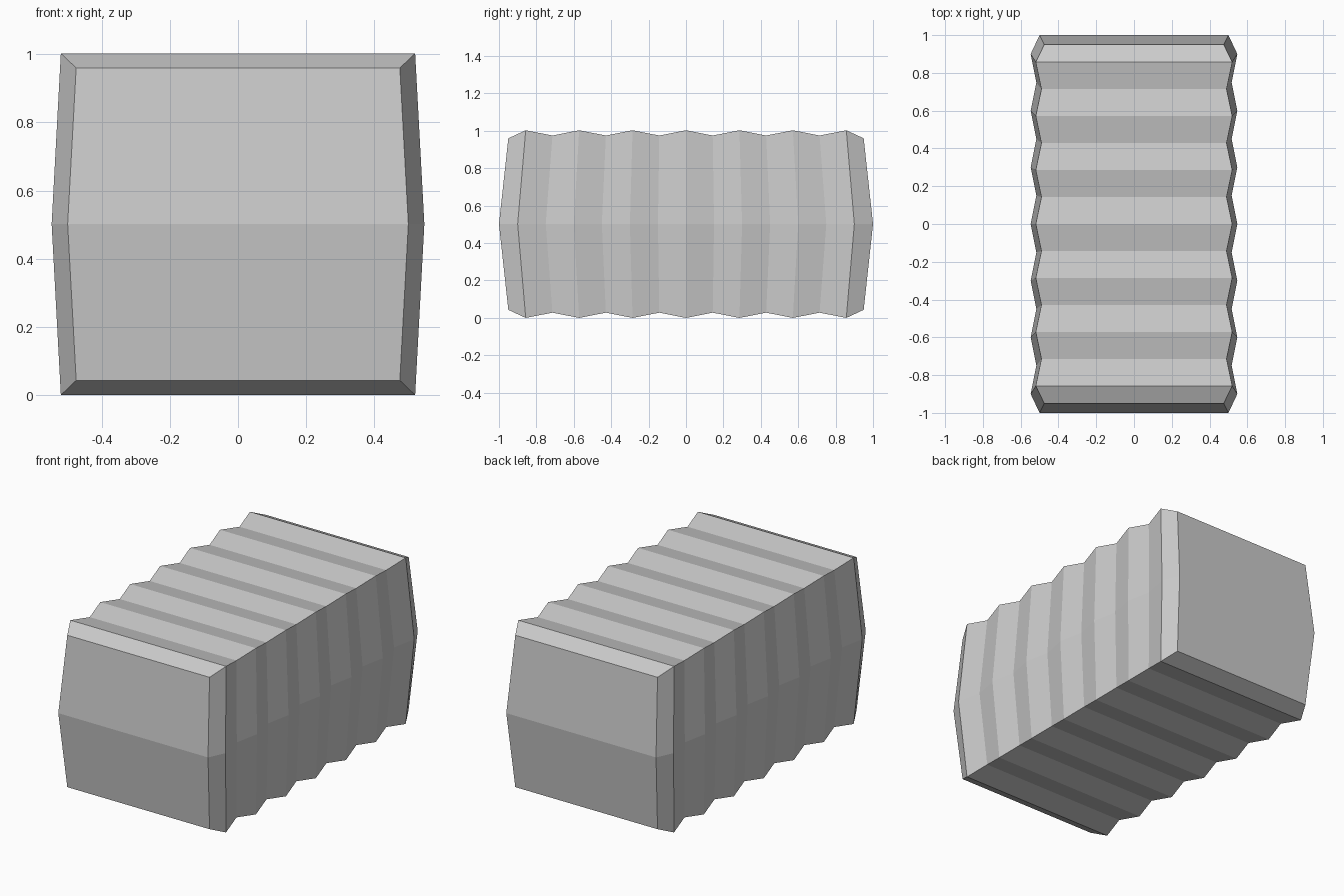
import bpy
import bmesh

if "Cube" in bpy.data.objects:
    bpy.data.objects.remove(bpy.data.objects["Cube"])

# Each section: (y at top/bottom edge, y at waist, half width at edge, half width at waist, z inset)
PLEATS = 12
sections = [(-0.95, -1.0, 0.475, 0.50, 0.043)]
for i in range(PLEATS + 1):
    t = i / PLEATS * 2 - 1
    if i % 2 == 0:
        ridge = (0.857 * t, 0.9 * t, 0.52, 0.547, 0.0)
    else:
        ridge = (0.857 * t, 0.9 * t, 0.49, 0.517, 0.028)
    sections.append(ridge)
sections.append((0.95, 1.0, 0.475, 0.50, 0.043))

HEIGHT = 1.003
WAIST = 0.502


def add_ring(bm, section):
    """Six-sided ring that bulges at the waist."""
    y_edge, y_waist, w_edge, w_waist, inset = section
    top, bottom = HEIGHT - inset, inset
    points = [
        (-w_edge, y_edge, bottom), (w_edge, y_edge, bottom),
        (w_waist, y_waist, WAIST),
        (w_edge, y_edge, top), (-w_edge, y_edge, top),
        (-w_waist, y_waist, WAIST),
    ]
    return [bm.verts.new(p) for p in points]


# Pleated box skin
bm = bmesh.new()
rings = [add_ring(bm, s) for s in sections]
for a, b in zip(rings, rings[1:]):
    for k in range(6):
        n = (k + 1) % 6
        bm.faces.new((a[k], a[n], b[n], b[k]))

# End panels, each folded along the waist
for r in (rings[0], rings[-1]):
    bm.faces.new((r[0], r[1], r[2], r[5]))
    bm.faces.new((r[5], r[2], r[3], r[4]))

bmesh.ops.recalc_face_normals(bm, faces=bm.faces)
mesh = bpy.data.meshes.new("pleated_box")
bm.to_mesh(mesh)
bm.free()
box = bpy.data.objects.new("pleated_box", mesh)
bpy.context.collection.objects.link(box)
